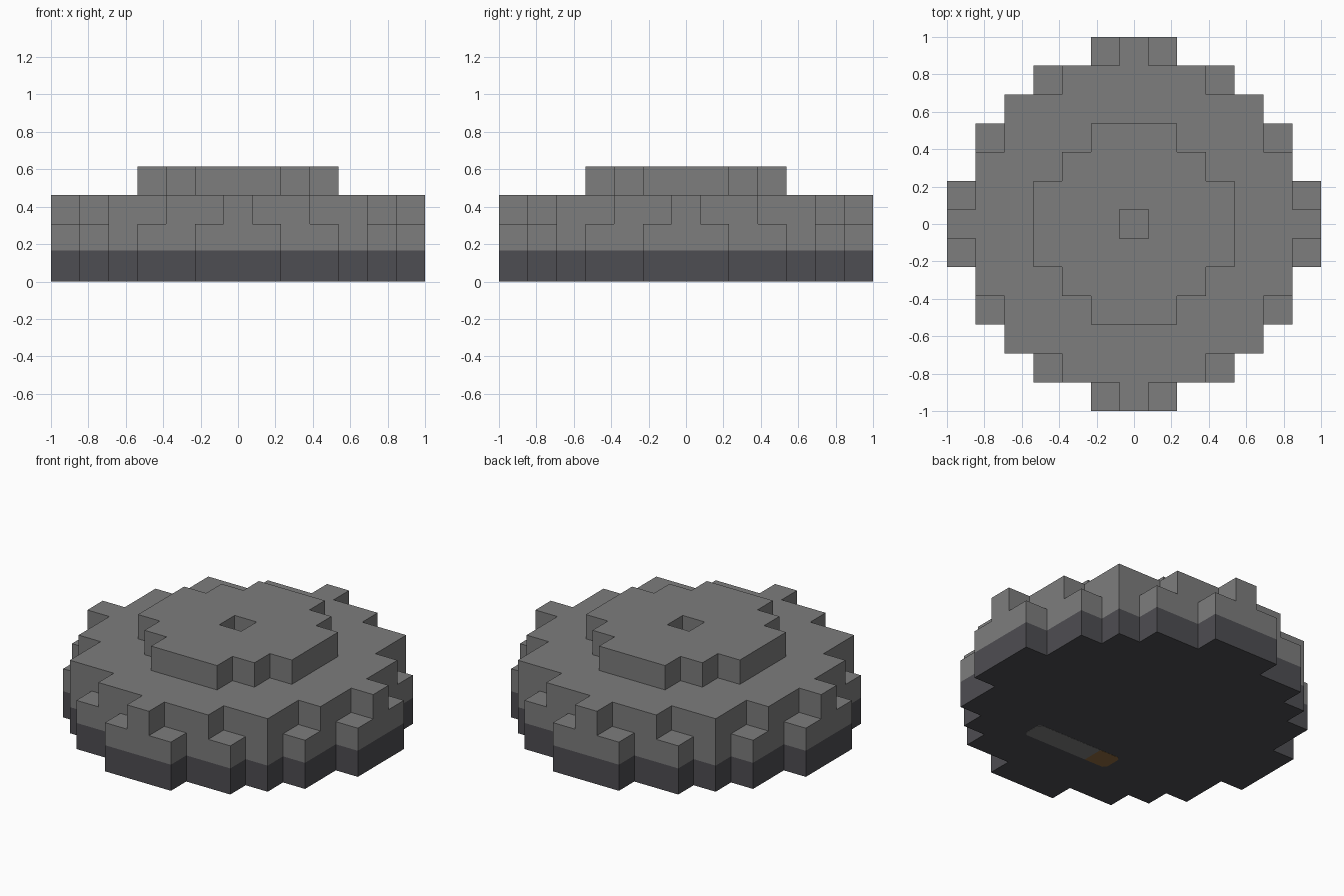
import bpy
import bmesh

U = 2 / 13  # one block

if "Cube" in bpy.data.objects:
    bpy.data.objects.remove(bpy.data.objects["Cube"])


def material(name, colour):
    mat = bpy.data.materials.new(name)
    mat.use_nodes = True
    mat.diffuse_color = (*colour, 1)
    mat.node_tree.nodes["Principled BSDF"].inputs["Base Color"].default_value = (*colour, 1)
    return mat


grey = material("stone grey", (0.205, 0.205, 0.205))
dark = material("dark slate", (0.076, 0.075, 0.084))
brown = material("brown", (0.28, 0.15, 0.05))


def stepped_disc(corners):
    """Blocky round outline from the outer corners of one quadrant, in blocks."""
    quarter = [corners[0]]
    for (x0, y0), (x1, y1) in zip(corners, corners[1:]):
        quarter += [(x0, y1), (x1, y1)]
    loop = []
    for _ in range(4):
        loop += quarter
        quarter = [(y, -x) for x, y in quarter]
    return [(x * U, y * U) for x, y in loop]


def prism(name, loops, z0, z1, mat):
    """Extrude an outline, with optional hole loops, from z0 to z1."""
    bm = bmesh.new()
    edges = []
    for loop in loops:
        verts = [bm.verts.new((x, y, z0)) for x, y in loop]
        edges += [bm.edges.new((a, b)) for a, b in zip(verts, verts[1:] + verts[:1])]
    bmesh.ops.triangle_fill(bm, use_beauty=True, use_dissolve=False, edges=edges)
    ext = bmesh.ops.extrude_face_region(bm, geom=bm.faces[:], use_keep_orig=True)
    top = [v for v in ext["geom"] if isinstance(v, bmesh.types.BMVert)]
    bmesh.ops.translate(bm, verts=top, vec=(0, 0, z1 - z0))
    bmesh.ops.recalc_face_normals(bm, faces=bm.faces[:])
    mesh = bpy.data.meshes.new(name)
    bm.to_mesh(mesh)
    bm.free()
    mesh.materials.append(mat)
    obj = bpy.data.objects.new(name, mesh)
    bpy.context.collection.objects.link(obj)
    return obj


# Stacked tiers: wide base and rim, notched upper rim, small hub with a centre hole
wide = stepped_disc([(1.5, 6.5), (3.5, 5.5), (4.5, 4.5), (5.5, 3.5), (6.5, 1.5)])
notched = stepped_disc([(0.5, 6.5), (2.5, 5.5), (4.5, 4.5), (5.5, 2.5), (6.5, 0.5)])
hub = stepped_disc([(1.5, 3.5), (2.5, 2.5), (3.5, 1.5)])
hole = stepped_disc([(0.5, 0.5)])

prism("dark_base", [wide], 0, 0.165, dark)
prism("lower_rim", [wide], 0.165, 2 * U, grey)
prism("upper_rim", [notched], 2 * U, 3 * U, grey)
prism("hub", [hub, hole], 3 * U, 4 * U, grey)


# Thin label with rounded ends set into the underside
def label_part(name, inner, outer, mat):
    y0, y1, cut = -0.54, -0.40, 0.02
    shoulder = outer - cut if outer > inner else outer + cut
    outline = [(inner, y0), (shoulder, y0), (outer, y0 + cut),
               (outer, y1 - cut), (shoulder, y1), (inner, y1)]
    prism(name, [outline], -0.001, 0.004, mat)


label_part("underside_bar", -0.085, 0.37, grey)
label_part("underside_bar_tip", -0.085, -0.235, brown)
